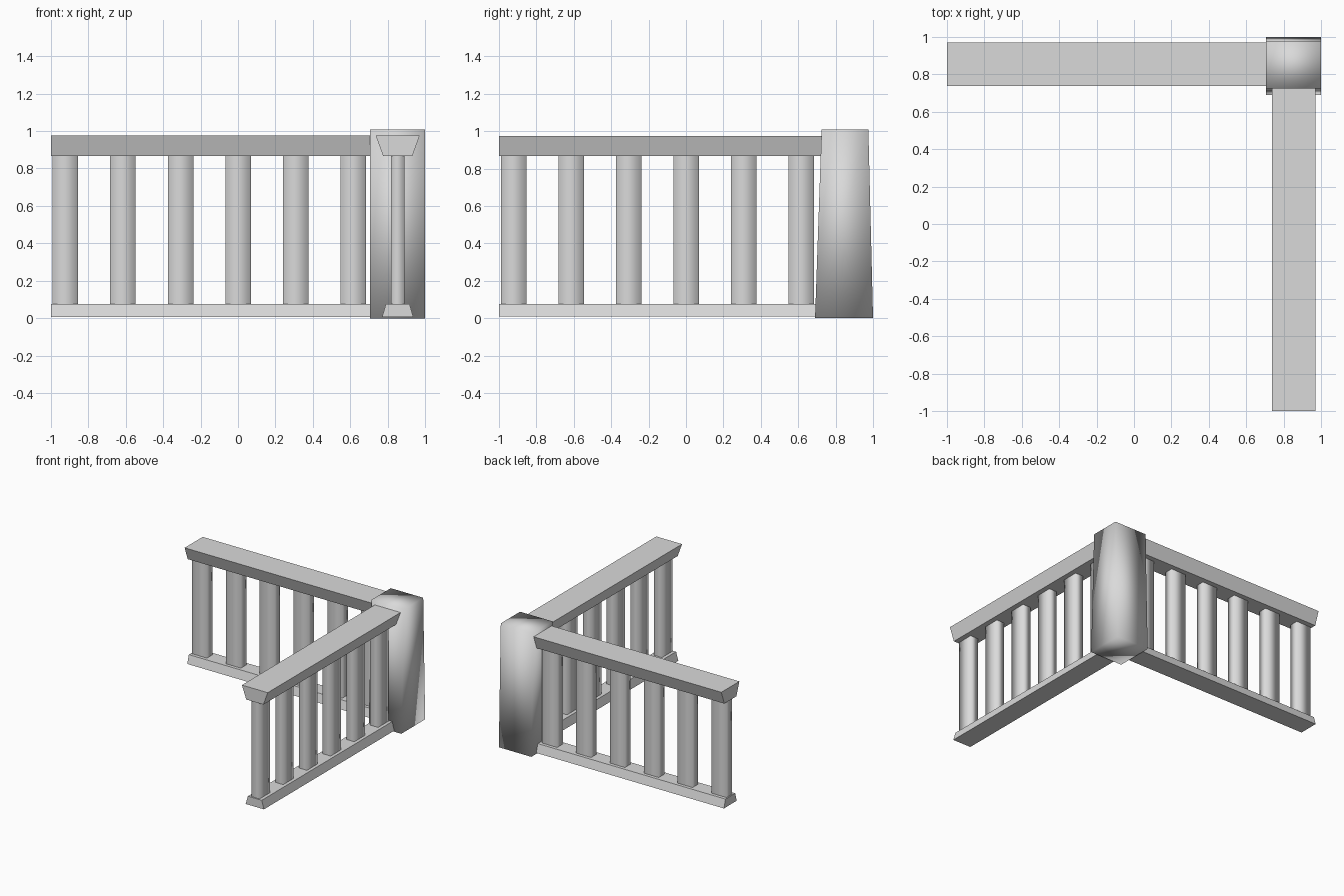
import bpy, bmesh
from mathutils import Vector

cube = bpy.data.objects.get("Cube")
if cube:
    bpy.data.objects.remove(cube)

grey = bpy.data.materials.new("plain_grey")
grey.use_nodes = True
colour = (0.7, 0.7, 0.7, 1)
grey.diffuse_color = colour
grey.node_tree.nodes["Principled BSDF"].inputs["Base Color"].default_value = colour


def tapered_box(name, low, high, along_y=False, smooth=False, capped=True):
    """Box between two rectangles, each (u0, u1, v0, v1, z); along_y swaps u and v."""
    bm = bmesh.new()
    rings = []
    for u0, u1, v0, v1, z in (low, high):
        corners = [(u0, v0), (u1, v0), (u1, v1), (u0, v1)]
        rings.append([bm.verts.new((v, u, z) if along_y else (u, v, z)) for u, v in corners])
    bottom, top = rings
    for i in range(4):
        j = (i + 1) % 4
        bm.faces.new((bottom[i], bottom[j], top[j], top[i]))
    if capped:
        bm.faces.new(bottom[::-1])
        bm.faces.new(top)
    # Swapping the axes mirrors the box, so turn its faces back outwards
    if along_y:
        bmesh.ops.reverse_faces(bm, faces=bm.faces[:])
    for face in bm.faces:
        face.smooth = smooth
    mesh = bpy.data.meshes.new(name)
    bm.to_mesh(mesh)
    bm.free()
    mesh.materials.append(grey)
    obj = bpy.data.objects.new(name, mesh)
    bpy.context.collection.objects.link(obj)
    return obj


# Corner post, tapering from front to back only
tapered_box("corner_post", (0.705, 1, 0.69, 1, 0), (0.705, 1, 0.725, 0.975, 1.008), smooth=True)

# Two matching railings that meet in the post
END, MID = 0.85, 0.853
for side, along_y in (("back", False), ("left", True)):
    mid = MID
    tapered_box(side + "_handrail",
                (-1, END, mid - 0.078, mid + 0.078, 0.867),
                (-1, END, mid - 0.117, mid + 0.117, 0.975), along_y)
    tapered_box(side + "_bottom_rail",
                (-1, END, mid - 0.083, mid + 0.083, 0.008),
                (-1, END, mid - 0.063, mid + 0.063, 0.077), along_y)
    for n in range(6):
        centre = -0.922 + n * 0.3075
        foot = (centre - 0.068, centre + 0.068, mid - 0.036, mid + 0.036)
        tapered_box(f"{side}_baluster_{n + 1}", (*foot, 0.07), (*foot, 0.87),
                    along_y, smooth=True, capped=False)
